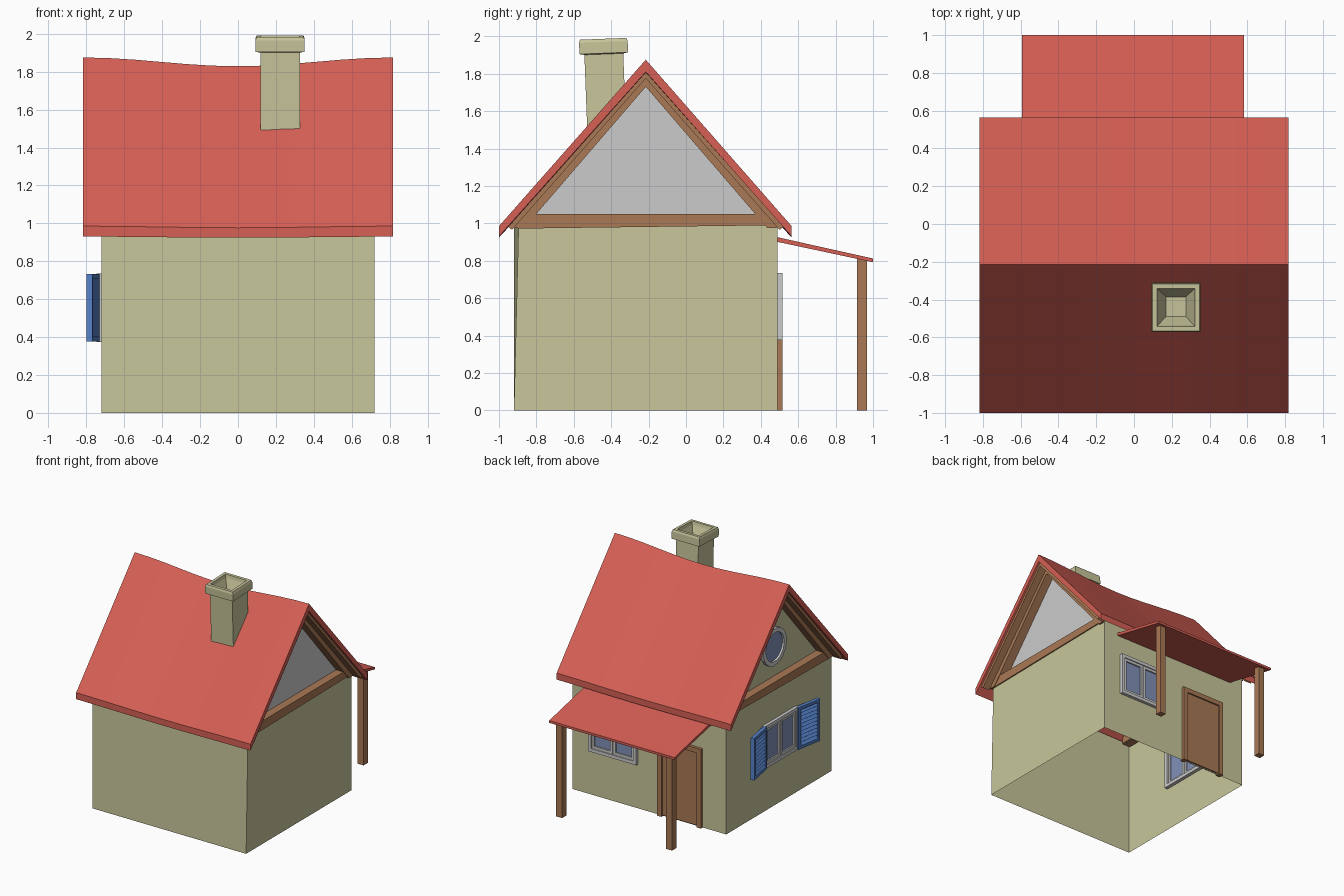
import bpy, bmesh, math
from mathutils import Matrix, Vector

if "Cube" in bpy.data.objects:
    bpy.data.objects.remove(bpy.data.objects["Cube"])


def material(name, rgb):
    m = bpy.data.materials.new(name)
    m.diffuse_color = (*rgb, 1)
    m.use_nodes = True
    m.node_tree.nodes["Principled BSDF"].inputs["Base Color"].default_value = m.diffuse_color
    return m


RED = material("red_tiles", (0.67, 0.115, 0.09))
CREAM = material("cream_plaster", (0.58, 0.565, 0.33))
WOOD = material("wood", (0.40, 0.19, 0.09))
BLUE = material("blue_paint", (0.09, 0.22, 0.58))
GLASS = material("glass", (0.22, 0.28, 0.48))
MID = -0.215  # y of the ridge


def finish(name, bm, mat=None, matrix=Matrix()):
    bm.transform(matrix)
    bmesh.ops.recalc_face_normals(bm, faces=bm.faces)
    mesh = bpy.data.meshes.new(name)
    bm.to_mesh(mesh)
    bm.free()
    ob = bpy.data.objects.new(name, mesh)
    bpy.context.collection.objects.link(ob)
    if mat:
        mesh.materials.append(mat)
    return ob


def boxes(name, parts, mat=None, matrix=Matrix()):
    """Each part: x0, x1, y0, y1, z0, z1, optional tilt about x."""
    bm = bmesh.new()
    for x0, x1, y0, y1, z0, z1, *tilt in parts:
        place = Matrix.Translation(((x0 + x1) / 2, (y0 + y1) / 2, (z0 + z1) / 2))
        turn = Matrix.Rotation(tilt[0] if tilt else 0, 4, 'X')
        size = Matrix.Diagonal((x1 - x0, y1 - y0, z1 - z0, 1))
        bmesh.ops.create_cube(bm, size=1, matrix=place @ turn @ size)
    return finish(name, bm, mat, matrix)


def prism(name, profile, x0, x1, mat=None, segs=1, bend=None):
    """Extrude a (y, z) profile along x."""
    bm = bmesh.new()
    rows = []
    for i in range(segs + 1):
        x = x0 + (x1 - x0) * i / segs
        rows.append([bm.verts.new((x, y, bend(x, z) if bend else z)) for y, z in profile])
    n = len(profile)
    for a, b in zip(rows, rows[1:]):
        for j in range(n):
            bm.faces.new((a[j], a[(j + 1) % n], b[(j + 1) % n], b[j]))
    bm.faces.new(rows[0])
    bm.faces.new(rows[-1])
    return finish(name, bm, mat)


def lathe(name, profile, n, mat=None, matrix=Matrix(), closed=False, cap=False):
    """Rings of n corners from (half width, height) pairs."""
    bm = bmesh.new()
    rows = []
    for r, z in profile:
        k = r / math.cos(math.pi / n)
        ang = [math.tau * (i + 0.5) / n for i in range(n)]
        rows.append([bm.verts.new((k * math.cos(t), k * math.sin(t), z)) for t in ang])
    pairs = list(zip(rows, rows[1:])) + ([(rows[-1], rows[0])] if closed else [])
    for a, b in pairs:
        for j in range(n):
            bm.faces.new((a[j], a[(j + 1) % n], b[(j + 1) % n], b[j]))
    if cap:
        bm.faces.new(rows[-1])
    return finish(name, bm, mat, matrix)


def border(x0, x1, z0, z1, w, y0, y1):
    """Four bars of a rectangular frame."""
    return [(x0, x0 + w, y0, y1, z0, z1), (x1 - w, x1, y0, y1, z0, z1),
            (x0 + w, x1 - w, y0, y1, z0, z0 + w), (x0 + w, x1 - w, y0, y1, z1 - w, z1)]


def sheet(name, faces, mat=None):
    bm = bmesh.new()
    for f in faces:
        bm.faces.new([bm.verts.new(p) for p in f])
    bmesh.ops.remove_doubles(bm, verts=bm.verts, dist=1e-4)
    return finish(name, bm, mat)


# Walls: thin shell, open at the bottom, front leaning in slightly on the right
low = [(-0.72, -0.92, 0), (0.72, -0.92, 0), (0.72, 0.49, 0), (-0.72, 0.49, 0)]
top = [(-0.72, -0.92, 1.0), (0.72, -0.895, 1.0), (0.72, 0.49, 1.0), (-0.72, 0.49, 1.0)]
sheet("walls", [(low[i], low[(i + 1) % 4], top[(i + 1) % 4], top[i]) for i in range(4)], CREAM)

# Main roof with a sagging ridge
def sag(x, z):
    h = max(0, (z - 0.93) / 0.94)
    return z - (0.003 + 0.02 * h) * (1 + math.cos(math.pi * x / 0.82))

prism("roof", [(-1.0, 0.93), (-1.0, 0.985), (MID, 1.875), (0.565, 0.985),
               (0.565, 0.93), (MID, 1.81)], -0.817, 0.817, RED, 12, sag)

# Gables: infill triangles, timber chevron, tie beam and soffit boards
for s, side, mat in ((-1, "left", CREAM), (1, "right", None)):
    x = 0.66 * s
    sheet(side + "_gable_infill", [[(x, MID - 0.66, 0.97), (x, MID + 0.66, 0.97), (x, MID, 1.77)]], mat)
    prism(side + "_gable_rafters",
          [(MID, 1.805), (-0.915, 1.02), (-0.915, 0.975), (MID - 0.65, 0.975), (MID, 1.73),
           (MID + 0.65, 0.975), (0.485, 0.975), (0.485, 1.02)], 0.645 * s, 0.735 * s, WOOD)
    prism(side + "_soffit",
          [(MID, 1.808), (-0.95, 0.982), (-0.93, 0.965), (MID, 1.775),
           (0.50, 0.965), (0.52, 0.982)], 0.735 * s, 0.80 * s, WOOD)
    prism(side + "_tie_beam", [(-0.90, 0.972), (0.487, 0.99), (0.43, 1.05), (-0.86, 1.05)],
          0.64 * s, 0.73 * s, WOOD)

# Round window in the left gable
facing = Matrix.Translation((-0.66, MID, 1.31)) @ Matrix.Rotation(-math.pi / 2, 4, 'Y')
lathe("round_window_frame", [(0.12, -0.02), (0.155, -0.02), (0.155, 0.025), (0.12, 0.025)],
      20, None, facing, closed=True)
lathe("round_window_glass", [(0.122, 0), (0.122, 0.008)], 20, GLASS, facing, cap=True)

# Chimney with flared cap and tapered flue, leaning slightly
lean = Matrix.Translation((0.222, -0.42, 1.4)) @ Matrix.Rotation(math.radians(2.2), 4, 'X')
lathe("chimney", [(0.104, -0.1), (0.104, 0.505), (0.13, 0.51), (0.13, 0.57), (0.124, 0.587),
                  (0.1, 0.587), (0.095, 0.56), (0.052, 0.45)], 4, CREAM, lean, cap=True)

# Porch
prism("porch_roof", [(0.47, 0.905), (0.47, 0.93), (1.0, 0.812), (1.0, 0.792)], -0.592, 0.582, RED)
boxes("porch_posts", [(x - 0.028, x + 0.028, 0.913, 0.969, 0, 0.81) for x in (-0.52, 0.51)], WOOD)

# Door
boxes("door_frame", [(-0.50, -0.46, 0.47, 0.515, 0, 0.67), (-0.13, -0.09, 0.47, 0.515, 0, 0.67),
                     (-0.46, -0.13, 0.47, 0.515, 0.63, 0.67)], WOOD)
boxes("door", [(-0.46, -0.13, 0.475, 0.502, 0.01, 0.63)], WOOD)

# Two double casement windows
back = Matrix.Translation((0.33, 0.49, 0.555))
left = Matrix.Translation((-0.72, MID, 0.555)) @ Matrix.Rotation(math.pi / 2, 4, 'Z')
for side, m in (("back", back), ("left", left)):
    bars = border(-0.225, 0.225, -0.18, 0.18, 0.028, -0.03, 0.027)
    bars += border(-0.197, -0.003, -0.152, 0.152, 0.022, -0.015, 0.018)
    bars += border(0.003, 0.197, -0.152, 0.152, 0.022, -0.015, 0.018)
    boxes(side + "_window_frame", bars, None, m)
    boxes(side + "_window_glass", [(-0.2, 0.2, -0.008, 0.006, -0.155, 0.155)], GLASS, m)

# Louvred shutters, standing a little open on the left wall
L = 0.235
parts = border(0, L, -0.178, 0.178, 0.025, 0, 0.03)
parts.append((0.02, L - 0.02, 0.002, 0.01, -0.16, 0.16))
for i in range(10):
    z = -0.139 + 0.031 * i
    parts.append((0.02, L - 0.02, 0.016, 0.022, z - 0.017, z + 0.017, math.radians(35)))
for s, name in ((-1, "shutter_front"), (1, "shutter_rear")):
    hinge = (Matrix.Diagonal((s, 1, 1, 1)) @ Matrix.Translation((0.215, 0.008, 0))
             @ Matrix.Rotation(math.radians(10), 4, 'Z'))
    boxes(name, parts, BLUE, left @ hinge)
